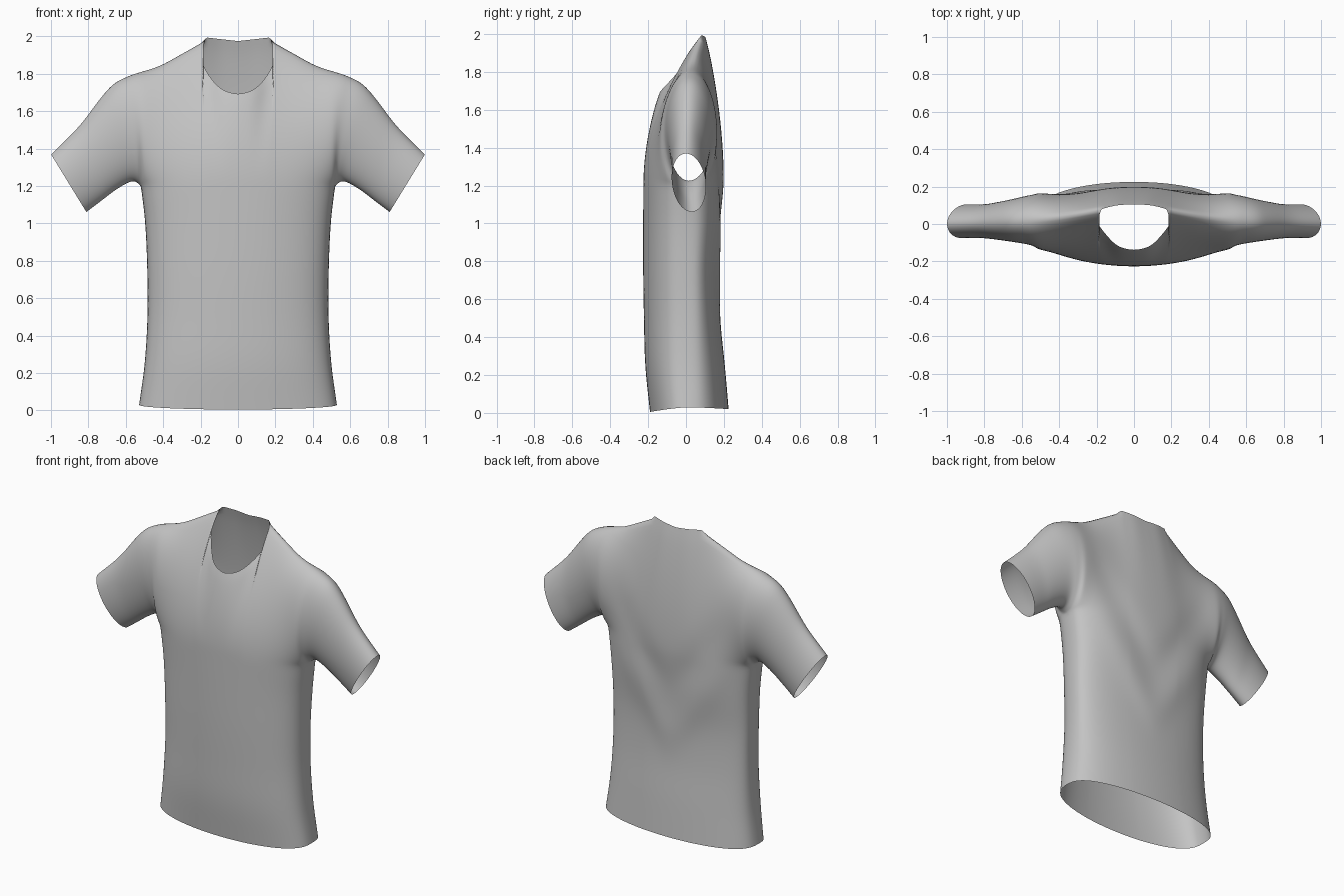
import bpy, bmesh, math
from mathutils import Vector

cube = bpy.data.objects.get("Cube")
if cube:
    bpy.data.objects.remove(cube)

NECK, SHOULDER, SLEEVE, ROWS, HEM_ROWS = 9, 10, 12, 14, 18
NECK_ANGLE = 0.4


def path(points, t):
    """Smooth curve through evenly weighted points, t from 0 to 1."""
    pts = [Vector(p) for p in points]
    f = min(max(t, 0), 1) * (len(pts) - 1)
    i = min(int(f), len(pts) - 2)
    f -= i
    b, c = pts[i], pts[i + 1]
    a = pts[i - 1] if i else b * 2 - c
    d = pts[i + 2] if i + 2 < len(pts) else c * 2 - b
    return (b * 2 + (c - a) * f + (a * 2 - b * 5 + c * 4 - d) * f ** 2
            + (b * 3 - a - c * 3 + d) * f ** 3) / 2


# Outline curves of the left half
neckline = {
    "front": [(0, -.14, 1.69), (.085, -.12, 1.715), (.155, -.05, 1.79),
              (.2, .02, 1.89), (.175, .08, 1.995)],
    "back": [(0, .105, 1.975), (.09, .1, 1.985), (.175, .08, 1.995)],
}
shoulder = [(.175, .08, 1.995), (.3, .055, 1.92), (.42, .035, 1.85), (.56, .02, 1.8)]
sleeve_top = [(.56, .02, 1.8), (.66, .015, 1.752), (.74, .01, 1.665),
              (.85, .005, 1.52), (1, 0, 1.37)]
underarm = [(.52, .01, 1.2), (.565, .015, 1.225), (.65, .02, 1.18),
            (.73, .025, 1.12), (.81, .03, 1.06)]
side_seam = [(.52, .01, 1.2), (.497, .015, 1), (.486, .015, .75), (.485, .015, .5),
             (.5, .01, .25), (.53, .01, .03)]
centre = {
    "front": [(0, -.225, 1.2), (0, -.226, 1), (0, -.226, .75), (0, -.222, .5),
              (0, -.215, .25), (0, -.19, .005)],
    "back": [(0, .2, 1.2), (0, .193, 1), (0, .172, .75), (0, .18, .5),
             (0, .205, .25), (0, .225, .02)],
}
armhole_depth = {"front": -.13, "back": .145}
cuff_depth = {"front": -.09, "back": .09}


def torso_point(panel, angle, t):
    """Point on a torso ring, angle 0 at the centre line and 90 degrees at the seam."""
    seam, mid = path(side_seam, t), path(centre[panel], t)
    c = max(math.cos(angle), 0)
    if c < 1e-6:
        return seam
    return Vector((seam.x * math.sin(angle), seam.y + (mid.y - seam.y) * c ** .72,
                   seam.z + (mid.z - seam.z) * c))


def fold(panel, p):
    """Soft V-shaped drape folds across the back."""
    if panel == "back" and abs(p.x) < .46:
        fade = (1 - (p.x / .46) ** 2) * max(0, min(1, (1.9 - p.z) * 2)) * min(1, p.z * 2)
        d = p.z - .55 - 1.5 * math.sqrt(p.x ** 2 + .01)
        p.y += fade * (.01 * math.exp(-(d / .12) ** 2) - .014 * math.exp(-((d - .3) / .14) ** 2))
    return p


def column(panel, i):
    """One column of points from the neck, shoulder or sleeve top downwards."""
    pts = []
    k = i - NECK - SHOULDER
    if k > 0:
        f = k / SLEEVE
        top, low = path(sleeve_top, f), path(underarm, f)
        depth = armhole_depth[panel] + (cuff_depth[panel] - armhole_depth[panel]) * min(1, f * 1.3)
        for r in range(ROWS + 1):
            a = math.pi * r / ROWS
            p = top.lerp(low, (1 - math.cos(a)) / 2)
            p.y += depth * math.sin(a)
            pts.append(p)
        return pts
    if i <= NECK:
        top, f = path(neckline[panel], i / NECK), 0
        angle = NECK_ANGLE * i / NECK
    else:
        f = (i - NECK) / SHOULDER
        top = path(shoulder, f)
        angle = NECK_ANGLE + (math.pi / 2 - NECK_ANGLE) * f
    low, w = torso_point(panel, angle, 0), f ** 1.7
    for r in range(ROWS + 1):
        v = r / ROWS
        p = top.lerp(low, (1 - w) * v + w * (1 - math.cos(math.pi * v)) / 2)
        s = math.sin(v * math.pi / 2) ** .85
        p.y = top.y + (low.y - top.y) * s + w * armhole_depth[panel] * math.sin(math.pi * v)
        pts.append(fold(panel, p))
    for r in range(1, HEM_ROWS + 1):
        pts.append(fold(panel, torso_point(panel, angle, r / HEM_ROWS)))
    return pts


# Shirt: front and back panels joined along the seams, then mirrored
bm = bmesh.new()
for panel in ("front", "back"):
    cols = [[bm.verts.new(p) for p in column(panel, i)]
            for i in range(NECK + SHOULDER + SLEEVE + 1)]
    for a, b in zip(cols, cols[1:]):
        for r in range(min(len(a), len(b)) - 1):
            quad = (a[r], a[r + 1], b[r + 1], b[r])
            bm.faces.new(quad if panel == "front" else quad[::-1])
bmesh.ops.remove_doubles(bm, verts=bm.verts, dist=.0004)
mesh = bpy.data.meshes.new("shirt")
bm.to_mesh(mesh)
bm.free()
shirt = bpy.data.objects.new("shirt", mesh)
bpy.context.collection.objects.link(shirt)

mirror = shirt.modifiers.new("mirror", "MIRROR")
mirror.use_clip = True
smooth = shirt.modifiers.new("smooth", "SUBSURF")
smooth.levels = smooth.render_levels = 1

# Plain cloth
cloth = bpy.data.materials.new("light grey cloth")
cloth.use_nodes = True
colour = (.55, .55, .55, 1)
cloth.diffuse_color = colour
cloth.node_tree.nodes["Principled BSDF"].inputs["Base Color"].default_value = colour
mesh.materials.append(cloth)

bpy.context.view_layer.objects.active = shirt
shirt.select_set(True)
bpy.ops.object.shade_smooth()
